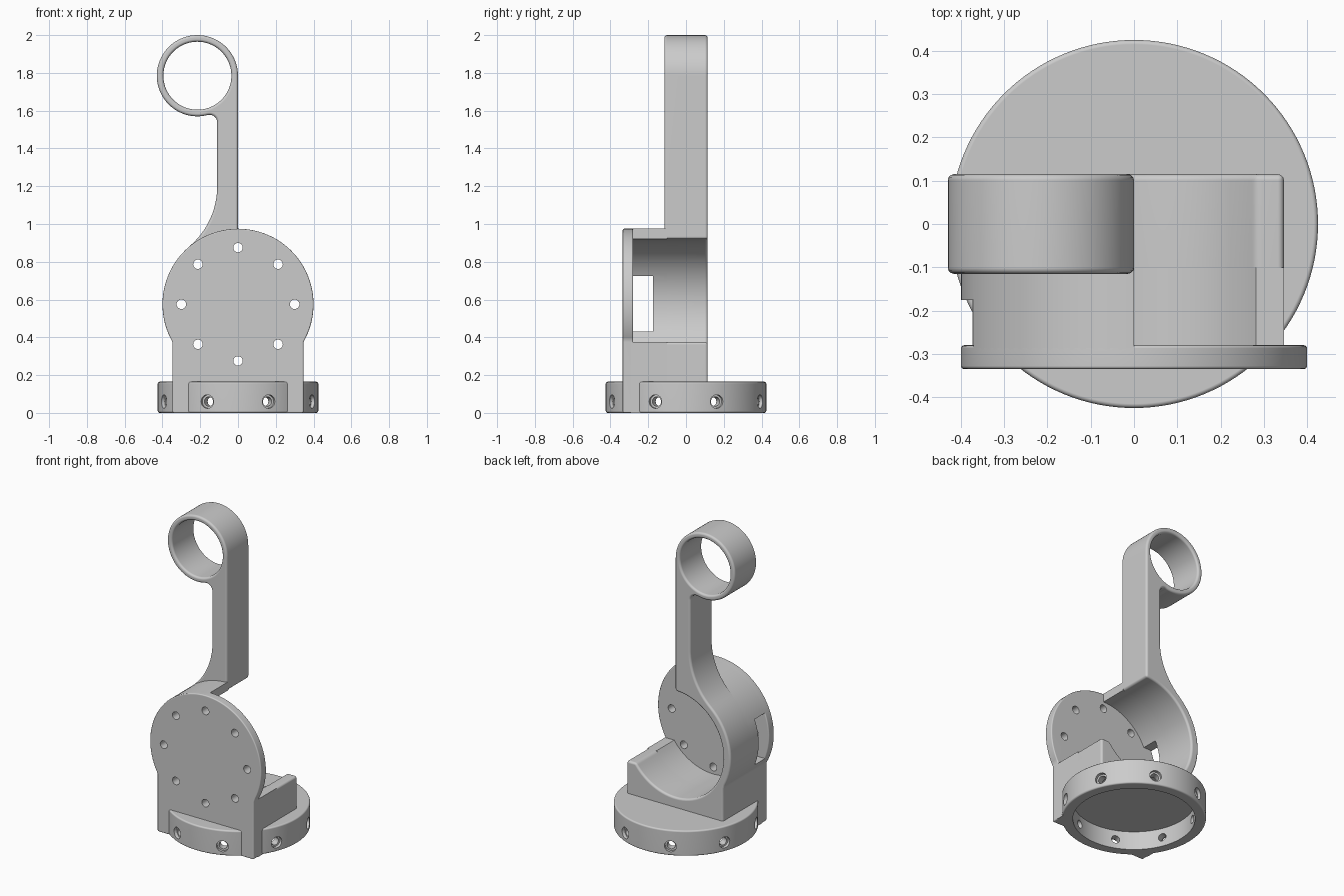
import bpy, bmesh, math
from mathutils import Matrix, Vector

if "Cube" in bpy.data.objects:
    bpy.data.objects.remove(bpy.data.objects["Cube"])

grey = bpy.data.materials.new("matte_grey")
grey.use_nodes = True
grey.diffuse_color = (0.6, 0.6, 0.6, 1)
grey.node_tree.nodes["Principled BSDF"].inputs["Base Color"].default_value = (0.6, 0.6, 0.6, 1)


def new_object(name, bm):
    bmesh.ops.recalc_face_normals(bm, faces=bm.faces)
    mesh = bpy.data.meshes.new(name)
    bm.to_mesh(mesh)
    bm.free()
    mesh.materials.append(grey)
    obj = bpy.data.objects.new(name, mesh)
    bpy.context.collection.objects.link(obj)
    return obj


def arc(cx, cz, r, start, end):
    """Points of an arc in the xz plane, angles in degrees."""
    n = max(6, round(abs(end - start) / 4))
    angles = [math.radians(start + (end - start) * i / n) for i in range(n + 1)]
    return [(cx + r * math.cos(a), cz + r * math.sin(a)) for a in angles]


def extrude(name, points, y0, y1):
    clean = [p for i, p in enumerate(points)
             if (Vector(p) - Vector(points[i - 1])).length > 0.002]
    bm = bmesh.new()
    face = bm.faces.new([bm.verts.new((x, y0, z)) for x, z in clean])
    side = bmesh.ops.extrude_face_region(bm, geom=[face])["geom"]
    moved = [v for v in side if isinstance(v, bmesh.types.BMVert)]
    bmesh.ops.translate(bm, verts=moved, vec=(0, y1 - y0, 0))
    # the first face keeps its place and closes the solid
    if not face.is_valid:
        bmesh.ops.holes_fill(bm, edges=[e for e in bm.edges if e.is_boundary])
    return new_object(name, bm)


def cylinder(name, r, p0, p1, sides=96):
    p0, p1 = Vector(p0), Vector(p1)
    turn = (p1 - p0).to_track_quat('Z', 'Y').to_matrix().to_4x4()
    bm = bmesh.new()
    bmesh.ops.create_cone(bm, cap_ends=True, segments=sides, radius1=r, radius2=r,
                          depth=(p1 - p0).length,
                          matrix=Matrix.Translation((p0 + p1) / 2) @ turn)
    return new_object(name, bm)


def apply(obj):
    bpy.context.view_layer.update()
    graph = bpy.context.evaluated_depsgraph_get()
    mesh = bpy.data.meshes.new_from_object(obj.evaluated_get(graph))
    obj.modifiers.clear()
    obj.data = mesh


def cut(parts, cutter):
    """Take the cutter out of every part, then remove it."""
    for obj in parts:
        mod = obj.modifiers.new("cut", 'BOOLEAN')
        mod.operation, mod.object, mod.solver = 'DIFFERENCE', cutter, 'EXACT'
        apply(obj)
    bpy.data.objects.remove(cutter)


def bevel(obj, width):
    mod = obj.modifiers.new("bevel", 'BEVEL')
    mod.width, mod.segments = width, 3
    mod.limit_method, mod.angle_limit = 'ANGLE', math.radians(40)
    apply(obj)


HUB_Z, HUB_R, BORE_R = 0.575, 0.40, 0.345
RING_X, RING_Z, RING_R = -0.215, 1.785, 0.215
HALF = HUB_R * math.cos(math.radians(30))

# Foot block and cradle bore, shared by both cradle sections
foot = [(-HALF, 0), (HALF, 0), (HALF, 0.375)]
bore = arc(0, HUB_Z, BORE_R, -35.4, -270)

# Arm with ring, blended into the cradle and foot
outline = arc(RING_X, RING_Z, RING_R, 0, 284.8)
outline += arc(-0.15, 1.538, 0.04, 104.8, 0)
outline += arc(-0.528, 1.2, 0.418, 0, -49.8)
outline += arc(0, HUB_Z, HUB_R, 130.2, 210)
arm = extrude("arm_and_cradle", outline + foot + bore, -0.115, 0.115)
cut([arm], cylinder("ring_hole", 0.18, (RING_X, -1, RING_Z), (RING_X, 1, RING_Z)))
bevel(arm, 0.014)

# Front part of the cradle, with a window in its side
cradle = extrude("cradle_front", arc(0, HUB_Z, HUB_R, 90, 130.2) + arc(0, HUB_Z, HUB_R, 130.2, 210)
                 + foot + bore, -0.29, -0.1)
window = [(-0.6, 0.43), (-0.2, 0.43), (-0.2, 0.725), (-0.6, 0.725)]
cut([cradle], extrude("window", window, -0.31, -0.175))

# Round mounting plate running down into the foot
plate = extrude("mounting_plate", arc(0, HUB_Z, HUB_R, -30, 210) + foot[:2], -0.335, -0.28)
bevel(plate, 0.007)
for i in range(8):
    a = i * math.pi / 4
    x, z = 0.3 * math.cos(a), HUB_Z + 0.3 * math.sin(a)
    cut([plate], cylinder("plate_hole", 0.025, (x, -0.4, z), (x, -0.2, z), 24))

# Round base, hollow underneath
base = cylinder("base", 0.425, (0, 0, 0), (0, 0, 0.165), 128)
bevel(base, 0.01)
parts = [arm, cradle, plate, base]
cut(parts, cylinder("hollow", 0.36, (0, 0, -0.1), (0, 0, 0.12), 128))

# Counterbored screw holes around the base
for i in range(8):
    a = math.radians(22.5 + 45 * i)
    d = Vector((math.cos(a), math.sin(a), 0))
    up = Vector((0, 0, 0.06))
    cut(parts, cylinder("screw_hole", 0.025, d * 0.3 + up, d * 0.6 + up, 24))
    cut(parts, cylinder("screw_recess", 0.036, d * 0.405 + up, d * 0.6 + up, 24))

# Smooth shading with crisp flats
for obj in parts:
    obj.select_set(True)
bpy.context.view_layer.objects.active = arm
bpy.ops.object.shade_smooth_by_angle(angle=math.radians(35))
for obj in parts:
    obj.modifiers.new("even_normals", 'WEIGHTED_NORMAL').keep_sharp = True
